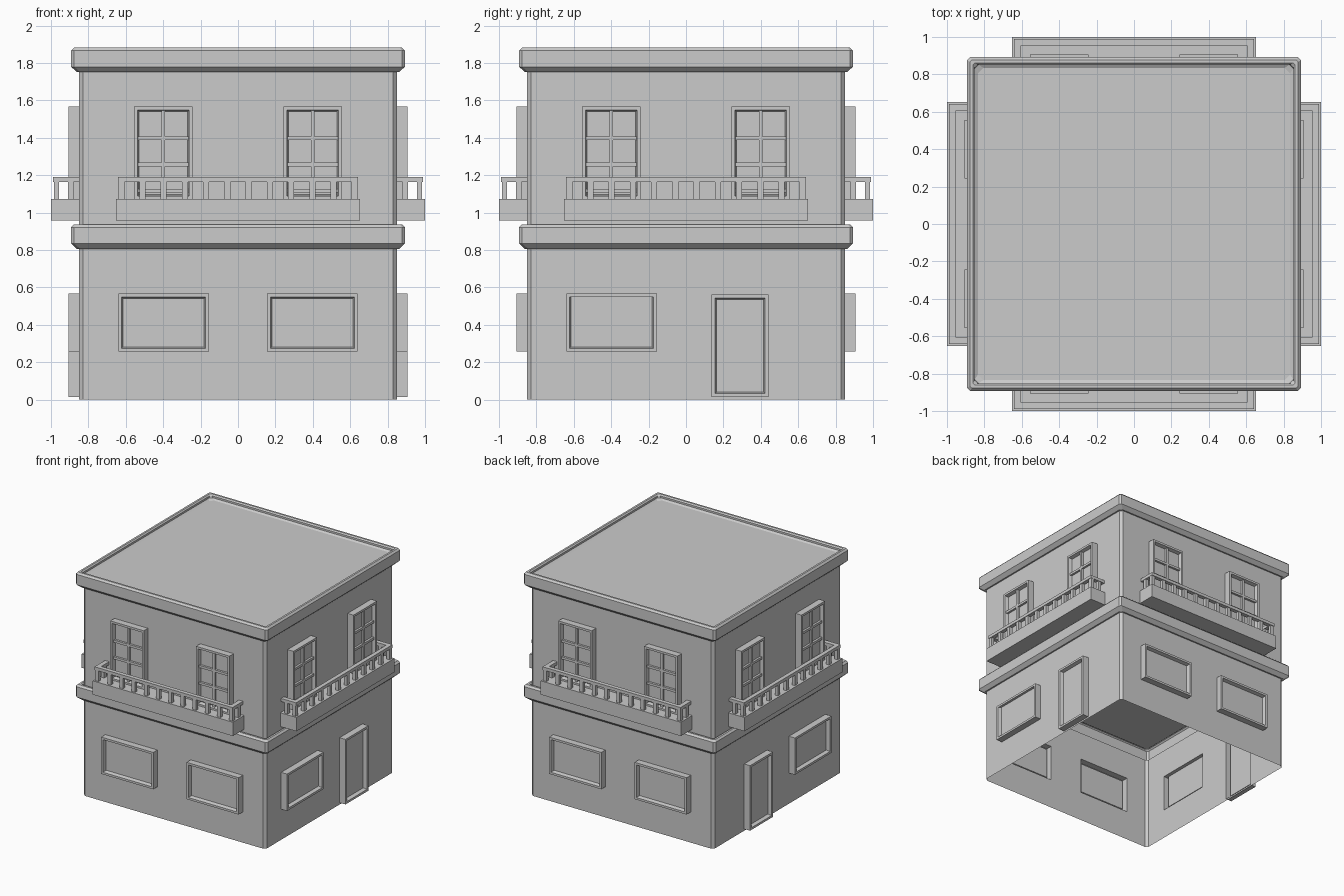
import bpy, bmesh
from mathutils import Matrix, Vector
from math import pi

if "Cube" in bpy.data.objects:
    bpy.data.objects.remove(bpy.data.objects["Cube"])

W, C = 0.85, 0.02          # wall half width, corner chamfer
LIFT = 0.945               # height of one storey


def finish(bm, name, turn=0):
    bm.transform(Matrix.Rotation(turn * pi / 2, 4, 'Z'))
    me = bpy.data.meshes.new(name)
    bm.to_mesh(me)
    bm.free()
    ob = bpy.data.objects.new(name, me)
    bpy.context.collection.objects.link(ob)
    return ob


def box(bm, x0, x1, y0, y1, z0, z1):
    m = Matrix.Translation(((x0 + x1) / 2, (y0 + y1) / 2, (z0 + z1) / 2))
    m = m @ Matrix.Diagonal((x1 - x0, y1 - y0, z1 - z0, 1))
    bmesh.ops.create_cube(bm, size=1, matrix=m)


def wall(name, turn, z0, z1, openings):
    """Thin front wall plus one corner chamfer; openings swell out into frames with a sunk pane."""
    us = sorted({-W + C, W - C} | {u for o in openings for u in o[:2]})
    zs = sorted({z0, z1} | {z for o in openings for z in o[2:]})
    pts = [(u, -W) for u in us] + [(W, -W + C)]
    bm = bmesh.new()
    grid = [[bm.verts.new((x, y, z)) for x, y in pts] for z in zs]
    for j in range(len(zs) - 1):
        for i in range(len(pts) - 1):
            bm.faces.new((grid[j][i], grid[j][i + 1], grid[j + 1][i + 1], grid[j + 1][i]))
    for a, b, lo, hi in openings:
        cells = []
        for f in bm.faces:
            c = f.calc_center_median()
            if a < c.x < b and lo < c.z < hi and abs(c.y + W) < 1e-4:
                cells.append(f)
        ext = bmesh.ops.extrude_face_region(bm, geom=cells)['geom']
        bmesh.ops.delete(bm, geom=[f for f in cells if f.is_valid], context='FACES_ONLY')
        bmesh.ops.translate(bm, vec=(0, -0.055, 0),
                            verts=[v for v in ext if isinstance(v, bmesh.types.BMVert)])
        front = [f for f in ext if isinstance(f, bmesh.types.BMFace)]
        bm.normal_update()
        bmesh.ops.inset_region(bm, faces=front, thickness=0.018, use_even_offset=True)
        bm.normal_update()
        bmesh.ops.inset_region(bm, faces=front, thickness=0.008, use_even_offset=True)
        bmesh.ops.translate(bm, vec=(0, 0.03, 0), verts=list({v for f in front for v in f.verts}))
    bm.normal_update()
    return finish(bm, name, turn)


def cornice(name, dz):
    """Square cornice with chamfered corners, shallow parapet and flat roof."""
    profile = [(0.85, 0.02, 0.807), (0.862, 0.018, 0.807), (0.892, 0.015, 0.835),
               (0.892, 0.015, 0.922), (0.878, 0.012, 0.937), (0.862, 0.012, 0.937),
               (0.852, 0.012, 0.927), (0.852, 0.02, 0.912), (0.835, 0.03, 0.902)]
    bm = bmesh.new()
    rings = []
    for r, c, z in profile:
        k = r - c
        xy = [(-k, -r), (k, -r), (r, -k), (r, k), (k, r), (-k, r), (-r, k), (-r, -k)]
        rings.append([bm.verts.new((x, y, z + dz)) for x, y in xy])
    for a, b in zip(rings, rings[1:]):
        for i in range(8):
            j = (i + 1) % 8
            bm.faces.new((a[i], a[j], b[j], b[i]))
    bm.faces.new(rings[-1])
    return finish(bm, name)


WIN = (0.155, 0.64, 0.257, 0.567)
WIN_L = (-0.64, -0.155, 0.257, 0.567)
UP = (0.243, 0.555, 1.07, 1.567)
UP_L = (-0.555, -0.243, 1.07, 1.567)
DOOR_R = (0.137, 0.441, 0.015, 0.562)
DOOR_L = (-0.441, -0.137, 0.015, 0.562)
ground = [[WIN_L, WIN], [WIN_L, DOOR_R], [WIN_L, WIN], [DOOR_L, WIN]]
sides = ["front", "right", "back", "left"]

for t, side in enumerate(sides):
    wall(side + "_ground_wall", t, 0, 0.807, ground[t])
    wall(side + "_upper_wall", t, 0.902, 0.807 + LIFT, [UP_L, UP])

    # glazing bars of the upper windows
    bm = bmesh.new()
    for cx in (-0.399, 0.399):
        box(bm, cx - 0.01, cx + 0.01, -0.893, -0.872, 1.09, 1.55)
        for z in (1.117, 1.257, 1.398):
            box(bm, cx - 0.14, cx + 0.14, -0.893, -0.872, z - 0.01, z + 0.01)
    finish(bm, side + "_window_bars", t)

    # balcony slab
    bm = bmesh.new()
    box(bm, -0.652, 0.652, -1.0, -W, 0.957, 1.073)
    finish(bm, side + "_balcony_slab", t)

    # balcony railing: front rail, two returns, balusters
    bm = bmesh.new()
    box(bm, -0.642, 0.642, -0.99, -0.955, 1.164, 1.19)
    for s in (-1, 1):
        a, b = sorted((s * 0.604, s * 0.642))
        box(bm, a, b, -0.955, -W, 1.164, 1.19)
        box(bm, s * 0.624 - 0.015, s * 0.624 + 0.015, -0.91, -0.88, 1.073, 1.164)
    for i in range(12):
        x = -0.624 + i * 1.248 / 11
        box(bm, x - 0.016, x + 0.016, -0.985, -0.957, 1.073, 1.164)
    finish(bm, side + "_balcony_railing", t)

cornice("ground_cornice", 0)
cornice("roof_cornice", LIFT)
